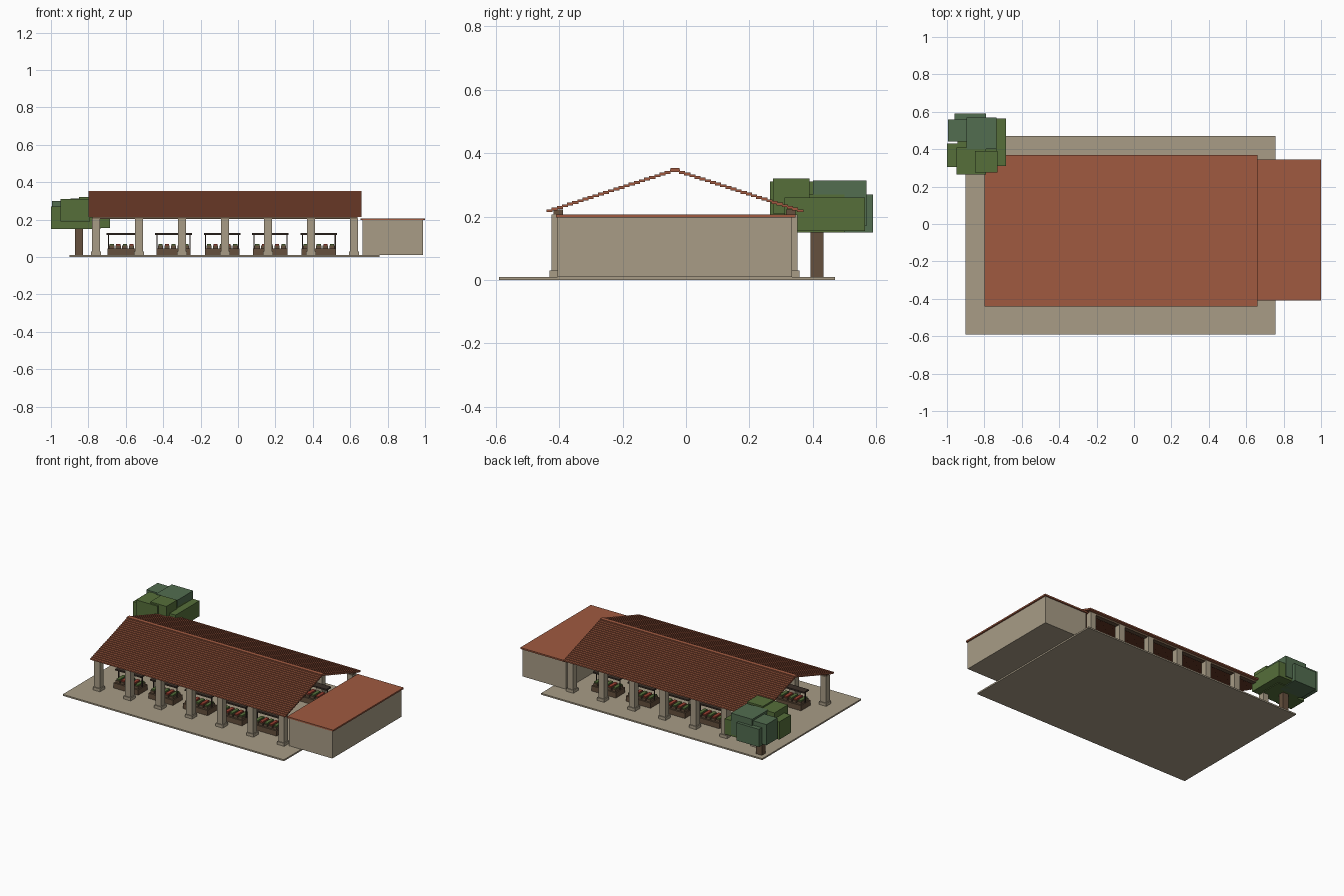
import bpy, bmesh, math

if "Cube" in bpy.data.objects:
    bpy.data.objects.remove(bpy.data.objects["Cube"])


def material(name, hexcode):
    def lin(c):
        c /= 255
        return c / 12.92 if c <= 0.04045 else ((c + 0.055) / 1.055) ** 2.4
    m = bpy.data.materials.new(name)
    m.diffuse_color = [lin(int(hexcode[i:i + 2], 16)) for i in (0, 2, 4)] + [1]
    m.use_nodes = True
    m.node_tree.nodes["Principled BSDF"].inputs["Base Color"].default_value = m.diffuse_color
    return m


STONE = material("tan_stone", "A89C86")
TILE = material("terracotta", "A05A40")
WOOD = material("brown_wood", "65503D")
DARK = material("dark_wood", "3B3029")
LEAF = material("leaf_green", "566F3A")
LEAF2 = material("blue_green", "526D50")
RED = material("red_produce", "9A3F30")


def boxes(name, mat, items):
    """One object made of boxes given as (x0, x1, y0, y1, z0, z1)."""
    bm = bmesh.new()
    for x0, x1, y0, y1, z0, z1 in items:
        r = bmesh.ops.create_cube(bm, size=1)
        for v in r["verts"]:
            v.co = ((x0 + x1) / 2 + v.co.x * (x1 - x0),
                    (y0 + y1) / 2 + v.co.y * (y1 - y0),
                    (z0 + z1) / 2 + v.co.z * (z1 - z0))
    me = bpy.data.meshes.new(name)
    bm.to_mesh(me)
    bm.free()
    me.materials.append(mat)
    ob = bpy.data.objects.new(name, me)
    bpy.context.collection.objects.link(ob)
    return ob


RIDGE_Y = -0.035
X0, X1 = -0.80, 0.66

# Ground slab and side building
boxes("floor_slab", STONE, [(-0.90, 0.757, -0.59, 0.47, 0, 0.01)])
boxes("side_building_walls", STONE, [(0.665, 0.99, -0.405, 0.335, 0.01, 0.197)])
boxes("side_building_roof", TILE, [(0.655, 1.0, -0.41, 0.345, 0.197, 0.207)])

# Two rows of columns with wider plinths
cols = []
for i in range(7):
    cx = -0.76 + 0.23 * i
    for cy in (-0.403, 0.331):
        for h, z0, z1 in ((0.027, 0.01, 0.03), (0.021, 0.03, 0.207)):
            cols.append((cx - h, cx + h, cy - h, cy + h, z0, z1))
boxes("columns", STONE, cols)

# Eave beams on the columns
boxes("eave_beams", WOOD, [(X0 + 0.02, X1 - 0.02, cy - 0.015, cy + 0.015, 0.204, 0.222)
                           for cy in (-0.403, 0.331)])

# Stepped tile courses on both slopes, and the ridge cap
N = 25
step = 0.405 / N
courses = []
for side in (-1, 1):
    for i in range(N):
        outer = RIDGE_Y + side * (0.405 - i * step)
        inner = outer - side * (step + 0.003)
        z = 0.214 + i * 0.126 / (N - 1)
        courses.append((X0, X1, min(outer, inner), max(outer, inner), z, z + 0.009))
boxes("roof_tile_courses", TILE, courses)
boxes("ridge_cap", TILE, [(X0, X1, RIDGE_Y - 0.014, RIDGE_Y + 0.014, 0.341, 0.353)])

# Market stalls: counter, crates, produce, posts and top board
counters, crates, frames, reds, greens = [], [], [], [], []
for sx in (-0.605, -0.345, -0.085, 0.173, 0.432):
    for sy in (-0.285, 0.215):
        counters.append((sx - 0.092, sx + 0.092, sy - 0.05, sy + 0.05, 0.01, 0.045))
        for k in range(5):
            cx = sx - 0.07 + 0.035 * k
            crates.append((cx - 0.014, cx + 0.014, sy - 0.04, sy + 0.04, 0.045, 0.061))
            (reds if k % 2 else greens).append(
                (cx - 0.011, cx + 0.011, sy - 0.035, sy + 0.035, 0.061, 0.07))
        for s in (-1, 1):
            px = sx + s * 0.088
            frames.append((px - 0.003, px + 0.003, sy - 0.003, sy + 0.003, 0.01, 0.119))
        frames.append((sx - 0.098, sx + 0.098, sy - 0.025, sy + 0.025, 0.118, 0.128))
boxes("stall_counters", WOOD, counters)
boxes("stall_crates", WOOD, crates)
boxes("stall_frames", DARK, frames)
boxes("red_goods", RED, reds)
boxes("green_goods", LEAF, greens)

# Blocky tree behind the left corner
boxes("tree_trunk", WOOD, [(-0.872, -0.828, 0.393, 0.433, 0.01, 0.18)])
boxes("tree_leaves", LEAF, [
    (-0.945, -0.735, 0.31, 0.50, 0.15, 0.27),
    (-0.95, -0.79, 0.265, 0.41, 0.19, 0.31),
    (-0.85, -0.73, 0.275, 0.39, 0.21, 0.32),
    (-1.0, -0.88, 0.305, 0.43, 0.15, 0.27),
    (-0.80, -0.685, 0.31, 0.565, 0.155, 0.26),
])
boxes("tree_leaves_shaded", LEAF2, [
    (-0.895, -0.735, 0.40, 0.57, 0.17, 0.313),
    (-0.995, -0.86, 0.44, 0.56, 0.16, 0.30),
    (-0.96, -0.79, 0.45, 0.59, 0.15, 0.27),
])
